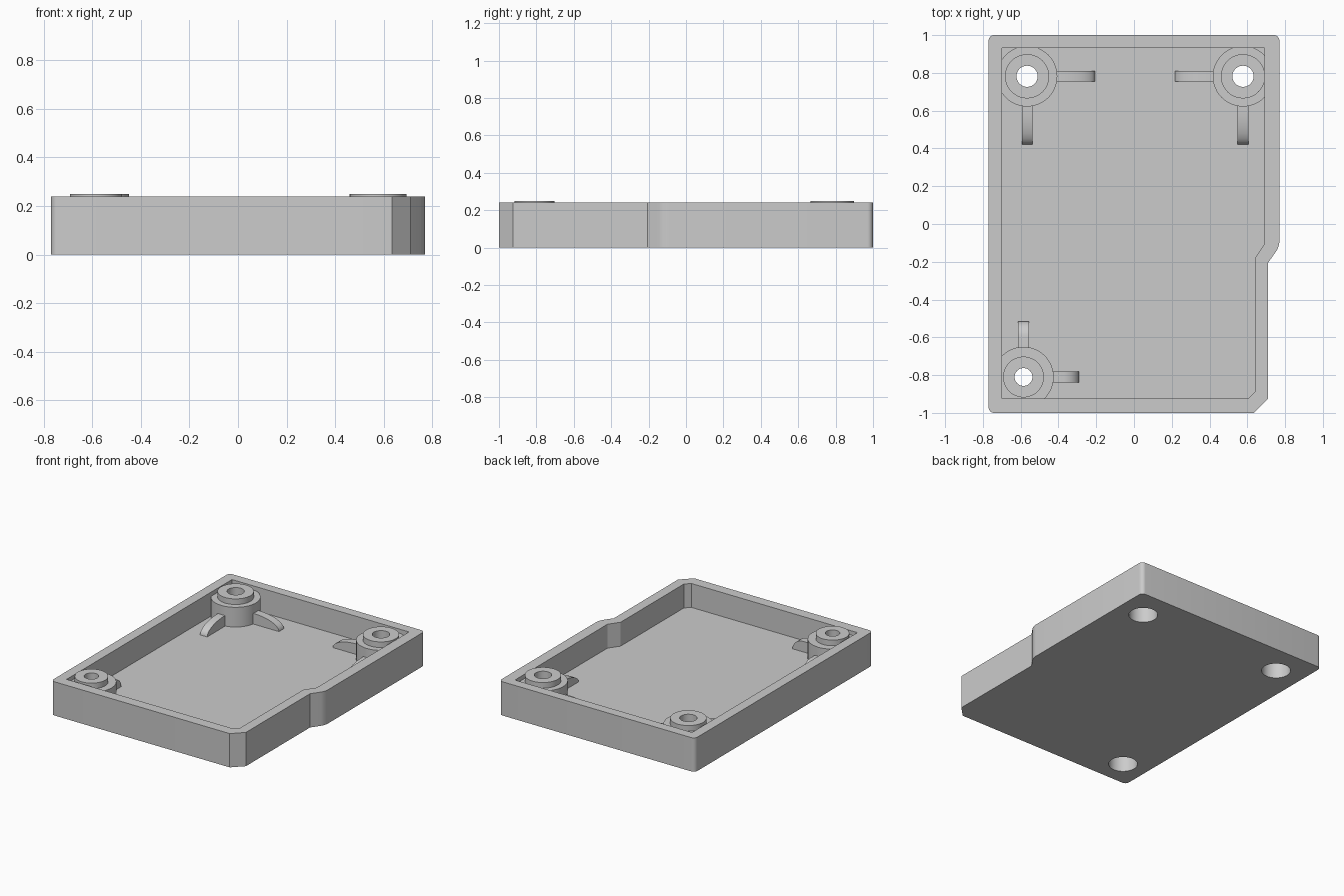
import bpy, bmesh, math
from mathutils import Matrix, Vector

cube = bpy.data.objects.get("Cube")
if cube:
    bpy.data.objects.remove(cube, do_unlink=True)

grey = bpy.data.materials.new("light_grey_plastic")
grey.use_nodes = True
COLOUR = (0.6, 0.6, 0.6, 1)
grey.diffuse_color = COLOUR
grey.node_tree.nodes["Principled BSDF"].inputs["Base Color"].default_value = COLOUR

HEIGHT, FLOOR, SHOULDER, TOP = 0.24, 0.07, 0.21, 0.25
BORE, BORE_TOP = 0.095, 0.15


def finish(name, bm):
    bmesh.ops.recalc_face_normals(bm, faces=bm.faces)
    mesh = bpy.data.meshes.new(name)
    bm.to_mesh(mesh)
    bm.free()
    mesh.materials.append(grey)
    obj = bpy.data.objects.new(name, mesh)
    bpy.context.collection.objects.link(obj)
    return obj


def smooth(obj):
    bpy.ops.object.select_all(action='DESELECT')
    obj.select_set(True)
    bpy.context.view_layer.objects.active = obj
    bpy.ops.object.shade_smooth_by_angle(angle=math.radians(30))


def prism(name, outline, z0, z1, rounded=()):
    """Extrude an outline upward, rounding the listed corners."""
    bm = bmesh.new()
    base = bm.faces.new([bm.verts.new((x, y, z0)) for x, y in outline])
    ext = bmesh.ops.extrude_face_region(bm, geom=[base])
    for v in ext["geom"]:
        if isinstance(v, bmesh.types.BMVert):
            v.co.z = z1
    corners = [outline[i] for i in rounded]
    edges = [e for e in bm.edges
             if abs(e.verts[0].co.z - e.verts[1].co.z) > 0.01
             and any((e.verts[0].co.xy - Vector(c)).length < 0.001 for c in corners)]
    if edges:
        bmesh.ops.bevel(bm, geom=edges, offset=0.03, segments=6,
                        profile=0.5, affect='EDGES')
    return finish(name, bm)


def boss(name, centre, ring, hole):
    """Turned screw post with a raised collar and a counterbore."""
    profile = [(0.16, FLOOR - 0.02), (0.16, SHOULDER), (ring, SHOULDER), (ring, TOP),
               (hole, TOP), (hole, BORE_TOP), (BORE, BORE_TOP), (BORE, FLOOR)]
    bm = bmesh.new()
    verts = [bm.verts.new((r, 0, z)) for r, z in profile]
    edges = [bm.edges.new(pair) for pair in zip(verts, verts[1:])]
    bmesh.ops.spin(bm, geom=verts + edges, cent=(0, 0, 0), axis=(0, 0, 1),
                   angle=math.tau, steps=48, use_merge=True)
    bmesh.ops.remove_doubles(bm, verts=bm.verts, dist=0.0001)
    bmesh.ops.translate(bm, verts=bm.verts, vec=(*centre, 0))
    smooth(finish(name, bm))


def rib(name, centre, angle, flat, reach):
    """Gusset with a level part and a rounded fall to the floor."""
    rise, low = 0.075, FLOOR - 0.01
    top = [(flat + (reach - flat) * math.sin(a), FLOOR + rise * math.cos(a))
           for a in (math.pi / 2 * i / 8 for i in range(9))]
    side = [(0.14, low), (0.14, FLOOR + rise)] + top + [(reach, low)]
    bm = bmesh.new()
    face = bm.faces.new([bm.verts.new((x, -0.028, z)) for x, z in side])
    ext = bmesh.ops.extrude_face_region(bm, geom=[face])
    moved = [v for v in ext["geom"] if isinstance(v, bmesh.types.BMVert)]
    bmesh.ops.translate(bm, verts=moved, vec=(0, 0.056, 0))
    bm.transform(Matrix.Translation((*centre, 0)) @ Matrix.Rotation(angle, 4, 'Z'))
    smooth(finish(name, bm))


# Tray shell: stepped outline with a hollow inside
outer = [(-0.77, -1), (0.635, -1), (0.71, -0.925), (0.71, -0.205),
         (0.77, -0.12), (0.77, 1), (-0.77, 1)]
inner = [(-0.70, -0.925), (0.605, -0.925), (0.64, -0.89), (0.64, -0.18),
         (0.692, -0.105), (0.692, 0.932), (-0.70, 0.932)]
tray = prism("tray_shell", outer, 0, HEIGHT, rounded=(0, 4, 5, 6))
cutters = [prism("cavity_cutter", inner, FLOOR, HEIGHT + 0.1)]

# Screw posts: name, centre, collar radius, hole radius, rib flat, rib reach, rib angles
LEFT, RIGHT, BACK, FRONT = math.pi, 0, math.pi / 2, -math.pi / 2
posts = [("back_right", (-0.566, 0.782), 0.117, 0.056, 0.17, 0.36, (RIGHT, FRONT)),
         ("back_left", (0.577, 0.782), 0.117, 0.056, 0.17, 0.36, (LEFT, FRONT)),
         ("front_right", (-0.585, -0.81), 0.108, 0.047, 0.21, 0.295, (RIGHT, BACK))]
for name, centre, ring, hole, flat, reach, angles in posts:
    boss(name + "_screw_post", centre, ring, hole)
    for side, angle in zip(("across", "along"), angles):
        rib(f"{name}_rib_{side}", centre, angle, flat, reach)
    bm = bmesh.new()
    bmesh.ops.create_cone(bm, cap_ends=True, segments=48, radius1=BORE, radius2=BORE,
                          depth=0.3, matrix=Matrix.Translation((*centre, 0)))
    cutters.append(finish(name + "_bore_cutter", bm))

# Cut the cavity and the bores, then drop the cutters
bpy.context.view_layer.objects.active = tray
for cutter in cutters:
    cutter.hide_render = True
    mod = tray.modifiers.new(cutter.name, 'BOOLEAN')
    mod.operation, mod.solver, mod.object = 'DIFFERENCE', 'EXACT', cutter
    bpy.ops.object.modifier_apply(modifier=mod.name)
    bpy.data.objects.remove(cutter, do_unlink=True)
smooth(tray)
